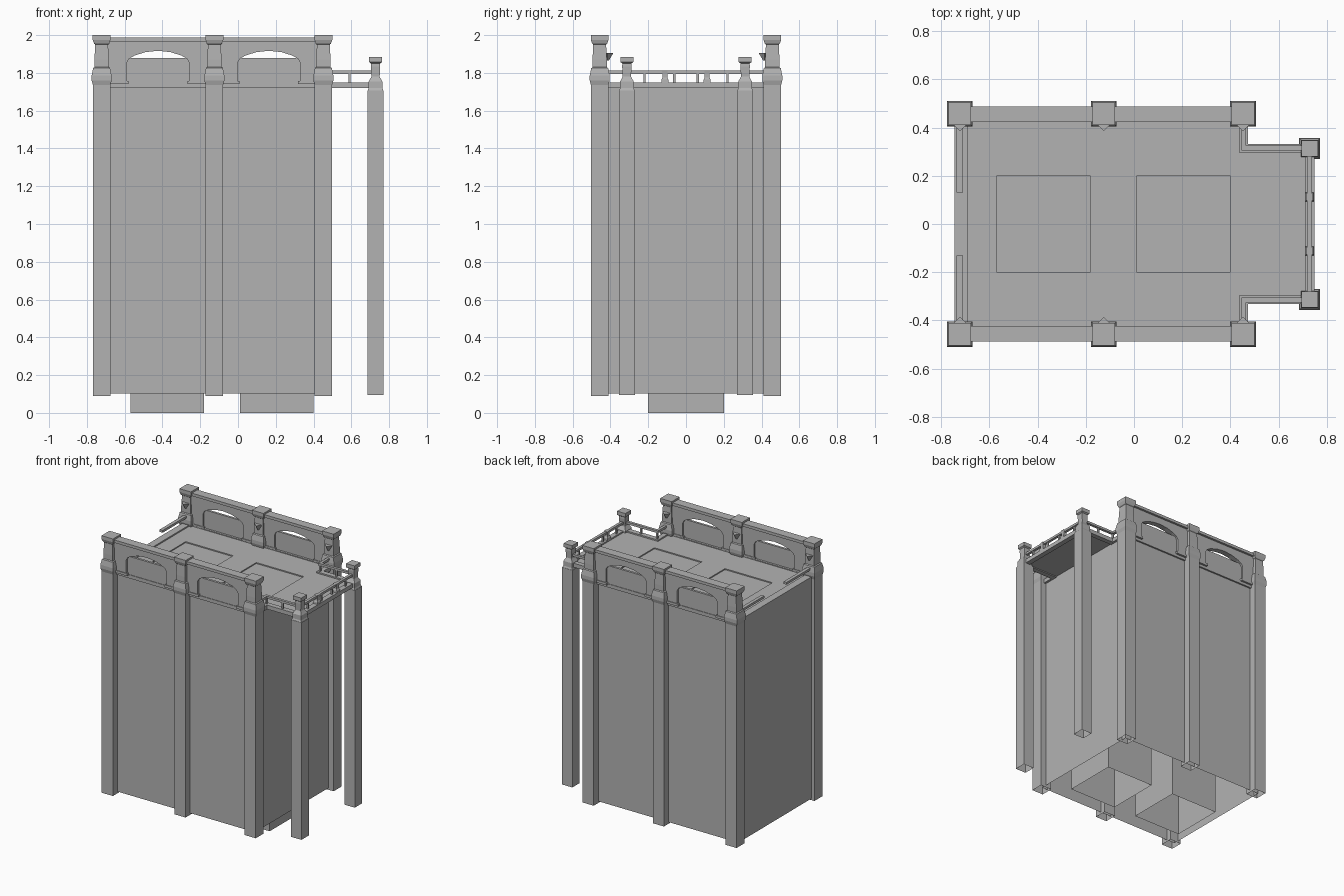
import bpy, bmesh
from mathutils import Vector

cube = bpy.data.objects.get("Cube")
if cube:
    bpy.data.objects.remove(cube, do_unlink=True)

grey = bpy.data.materials.new("stone_grey")
grey.use_nodes = True
colour = (0.45, 0.45, 0.45, 1)
grey.diffuse_color = colour
grey.node_tree.nodes["Principled BSDF"].inputs["Base Color"].default_value = colour


def finish(name, bm):
    mesh = bpy.data.meshes.new(name)
    bm.to_mesh(mesh)
    bm.free()
    mesh.materials.append(grey)
    obj = bpy.data.objects.new(name, mesh)
    bpy.context.collection.objects.link(obj)
    return obj


def box_mesh(xs, ys, zs, open_bottom=False):
    bm = bmesh.new()
    bmesh.ops.create_cube(bm, size=1)
    low = Vector((min(xs), min(ys), min(zs)))
    high = Vector((max(xs), max(ys), max(zs)))
    for v in bm.verts:
        v.co = (low + high) / 2 + v.co * (high - low)
    bm.normal_update()
    if open_bottom:
        bmesh.ops.delete(bm, geom=[f for f in bm.faces if f.normal.z < -0.5], context='FACES_ONLY')
    return bm


def box(name, xs, ys, zs, open_bottom=False):
    """Box from its x, y and z ranges."""
    return finish(name, box_mesh(xs, ys, zs, open_bottom))


def square_post(name, x, y, profile, open_bottom=False):
    """Square section lofted through (height, half width) rings."""
    bm = bmesh.new()
    rings = [[bm.verts.new((x + sx * h, y + sy * h, z))
              for sx, sy in ((-1, -1), (1, -1), (1, 1), (-1, 1))] for z, h in profile]
    for a, b in zip(rings, rings[1:]):
        for i in range(4):
            j = (i + 1) % 4
            bm.faces.new((a[i], a[j], b[j], b[i]))
    bm.faces.new(rings[-1])
    if not open_bottom:
        bm.faces.new(rings[0][::-1])
    return finish(name, bm)


def extrude_xz(name, outline, y0, y1):
    """Prism from an outline in x and z, running from y0 to y1."""
    bm = bmesh.new()
    face = bm.faces.new([bm.verts.new((x, y0, z)) for x, z in outline])
    out = bmesh.ops.extrude_face_region(bm, geom=[face])["geom"]
    bmesh.ops.translate(bm, vec=(0, y1 - y0, 0),
                        verts=[g for g in out if isinstance(g, bmesh.types.BMVert)])
    bmesh.ops.recalc_face_normals(bm, faces=bm.faces[:])
    return finish(name, bm)


FLOOR, CURB = 1.74, 1.75
POST_X = (-0.722, -0.125, 0.452)
POST_Y = 0.457
RAIL = (1.795, 1.812)
COL_X, COL_Y = 0.728, 0.313
SHAFTS = ((-0.57, -0.18), (0.01, 0.40))
SHAFT_Y = 0.2
RECESS = 0.008

# Main block, hollow and open below, with two shallow floor recesses
bm = box_mesh((-0.745, 0.455), (-0.45, 0.45), (0.103, FLOOR), True)
cuts = [((x, 0, 0), (1, 0, 0)) for pair in SHAFTS for x in pair]
cuts += [((0, y, 0), (0, 1, 0)) for y in (-SHAFT_Y, SHAFT_Y)]
for point, normal in cuts:
    bmesh.ops.bisect_plane(bm, geom=bm.verts[:] + bm.edges[:] + bm.faces[:],
                           plane_co=point, plane_no=normal)
bm.normal_update()
recessed = []
for f in bm.faces:
    c = f.calc_center_median()
    if f.normal.z > 0.5 and abs(c.y) < SHAFT_Y and any(a < c.x < b for a, b in SHAFTS):
        recessed.append(f)
for f in bmesh.ops.extrude_discrete_faces(bm, faces=recessed)["faces"]:
    bmesh.ops.translate(bm, verts=f.verts[:], vec=(0, 0, -RECESS))
finish("main_block", bm)

# Open shafts running down below the block
for i, xs in enumerate(SHAFTS):
    box(f"shaft_{i}", xs, (-SHAFT_Y, SHAFT_Y), (0, FLOOR - RECESS - 0.002), True)
box("end_curb", (-0.745, -0.69), (-0.45, 0.45), (1.72, CURB))

# Balcony floor
box("balcony_floor", (0.45, 0.735), (-0.31, 0.31), (1.727, FLOOR))

big_post = ((1.72, .046), (1.735, .046), (1.76, .053), (1.785, .053), (1.825, .045),
            (1.83, .038), (1.87, .038), (1.95, .034), (1.955, .04), (1.975, .047), (2.0, .047))
small_post = ((1.705, .042), (1.72, .036), (1.755, .036), (1.765, .03), (1.78, .022),
              (1.835, .025), (1.85, .024), (1.857, .034), (1.885, .034))

for side, s in (("front", -1), ("back", 1)):
    # Pilasters, parapet posts and their pointed brackets
    for i, x in enumerate(POST_X):
        y = s * POST_Y
        square_post(f"{side}_pilaster_{i}", x, y, ((0.09, .046), (1.722, .046)), True)
        square_post(f"{side}_parapet_post_{i}", x, y, big_post)
        bm = bmesh.new()
        bmesh.ops.create_cone(bm, cap_ends=True, segments=4, radius1=0.006, radius2=0.03, depth=0.04)
        bmesh.ops.translate(bm, verts=bm.verts[:], vec=(x, s * 0.415, 1.885))
        finish(f"{side}_bracket_{i}", bm)

    # Arched parapet bays
    box(f"{side}_parapet_base", (POST_X[0], POST_X[2]), (s * 0.425, s * 0.462), (1.72, 1.746))
    box(f"{side}_parapet_cap", (POST_X[0], POST_X[2]), (s * 0.422, s * 0.488), (1.966, 1.987))
    for i, (x0, x1) in enumerate(zip(POST_X, POST_X[1:])):
        c, w = (x0 + x1) / 2, 0.165
        outline = [(x0, 1.746), (x0, 1.966), (x1, 1.966), (x1, 1.746), (c + w, 1.746)]
        outline += [(c + w * t, z) for t, z in (
            (1, 1.855), (.93, 1.875), (.75, 1.892), (.4, 1.91), (0, 1.917),
            (-.4, 1.91), (-.75, 1.892), (-.93, 1.875), (-1, 1.855))]
        outline.append((c - w, 1.746))
        extrude_xz(f"{side}_arch_bay_{i}", outline, s * 0.43, s * 0.472)
        box(f"{side}_arch_panel_{i}", (c - w, c + w), (s * 0.441, s * 0.458), (1.74, 1.88))
        for e, edge in ((-1, x0), (1, x1)):
            box(f"{side}_plinth_{i}_{e}", (c + e * (w - 0.01), edge),
                (s * 0.426, s * 0.477), (1.74, 1.758))

    # Short rail at the open end
    box(f"{side}_end_rail", (-0.735, -0.71), (s * 0.13, s * 0.43), RAIL)

    # Balcony column, side curb, rails and balusters
    square_post(f"{side}_balcony_column", COL_X, s * COL_Y, ((0.095, .043), (1.708, .043)), True)
    square_post(f"{side}_balcony_post", COL_X, s * COL_Y, small_post)
    box(f"{side}_balcony_curb", (0.437, COL_X), (s * 0.295, s * 0.332), (1.72, CURB))
    box(f"{side}_return_curb", (0.437, 0.472), (s * 0.3, s * 0.42), (1.72, CURB))
    box(f"{side}_balcony_rail", (0.445, COL_X), (s * 0.305, s * 0.325), RAIL)
    box(f"{side}_return_rail", (0.445, 0.465), (s * 0.305, s * 0.42), RAIL)
    for i, x in enumerate((0.455, 0.59)):
        box(f"{side}_baluster_{i}", (x - .006, x + .006), (s * 0.309, s * 0.321), (CURB - .005, 1.8))

    # Outer edge balusters
    for i, y in enumerate((0.062, 0.22)):
        box(f"{side}_edge_baluster_{i}", (0.722, 0.734), (s * (y - .006), s * (y + .006)),
            (CURB - .005, 1.8))
    square_post(f"{side}_edge_newel", COL_X, s * 0.112,
                ((CURB - .005, .019), (1.765, .018), (1.775, .013), (1.8, .013), (1.813, .015)))

# Balcony outer edge
box("balcony_edge_curb", (0.71, 0.748), (-COL_Y, COL_Y), (1.72, CURB))
box("balcony_edge_rail", (0.718, 0.738), (-COL_Y, COL_Y), RAIL)
